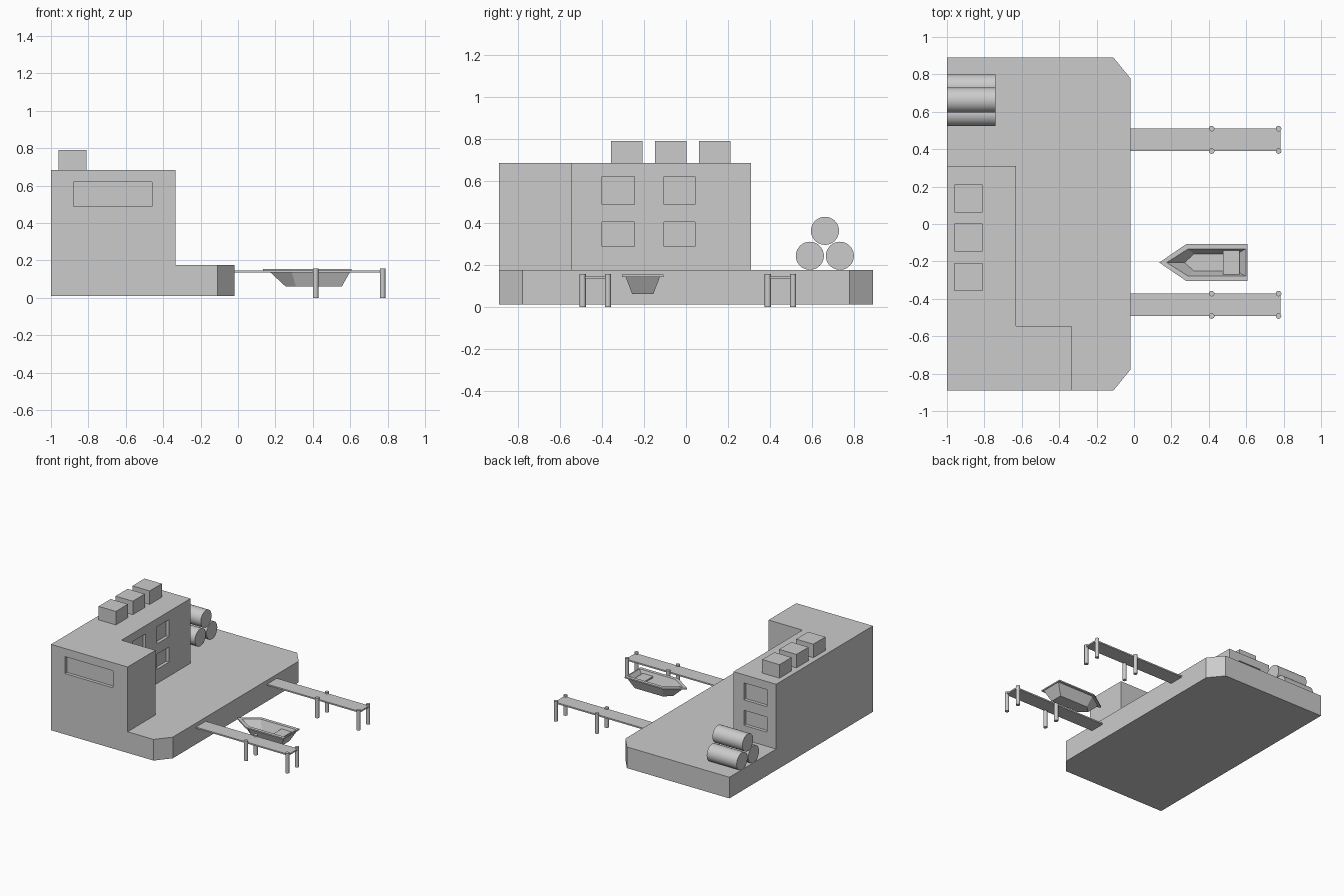
import bpy, bmesh, math

if "Cube" in bpy.data.objects:
    bpy.data.objects.remove(bpy.data.objects["Cube"])


def finish(name, bm):
    bmesh.ops.recalc_face_normals(bm, faces=bm.faces)
    mesh = bpy.data.meshes.new(name)
    bm.to_mesh(mesh)
    bm.free()
    ob = bpy.data.objects.new(name, mesh)
    bpy.context.collection.objects.link(ob)
    return ob


def loft(name, rings):
    """Skin a stack of equal-length closed rings and cap both ends."""
    bm = bmesh.new()
    loops = [[bm.verts.new(p) for p in r] for r in rings]
    n = len(rings[0])
    for a, b in zip(loops, loops[1:]):
        for i in range(n):
            j = (i + 1) % n
            bm.faces.new((a[i], a[j], b[j], b[i]))
    bm.faces.new(loops[0])
    bm.faces.new(loops[-1])
    return finish(name, bm)


def extrude(name, outline, z0, z1):
    return loft(name, [[(x, y, z) for x, y in outline] for z in (z0, z1)])


def box(name, x0, x1, y0, y1, z0, z1):
    return extrude(name, [(x0, y0), (x1, y0), (x1, y1), (x0, y1)], z0, z1)


def cylinder(name, loc, radius, depth, sides, rot=(0, 0, 0)):
    bpy.ops.mesh.primitive_cylinder_add(vertices=sides, radius=radius, depth=depth,
                                        location=loc, rotation=rot)
    ob = bpy.context.object
    ob.name = name
    bpy.ops.object.shade_smooth_by_angle(angle=math.radians(40))
    return ob


# Quay slab with two clipped corners
extrude("quay_slab", [(-1, -.89), (-.11, -.89), (-.02, -.78), (-.02, .78),
                      (-.11, .89), (-1, .89)], .01, .176)

# L-shaped building
building = extrude("building", [(-1, -.89), (-.335, -.89), (-.335, -.545),
                                (-.63, -.545), (-.63, .31), (-1, .31)], .176, .684)

# Recessed windows
d = .025
rows = [(.287, .405), (.487, .62)]
cuts = [(-.88, -.46, -1, -.89 + d, .487, .62)]
for z0, z1 in rows:
    cuts.append((-.92, -.72, .31 - d, .4, z0, z1))
    for y0, y1 in [(-.40, -.245), (-.105, .042)]:
        cuts.append((-.63 - d, -.55, y0, y1, z0, z1))
for c in cuts:
    cutter = box("window_cutter", *c)
    cutter.hide_render = True
    mod = building.modifiers.new("window", 'BOOLEAN')
    mod.operation = 'DIFFERENCE'
    mod.solver = 'EXACT'
    mod.object = cutter
    bpy.context.view_layer.objects.active = building
    bpy.ops.object.modifier_apply(modifier=mod.name)
    bpy.data.objects.remove(cutter)

# Roof units
for y in (-.283, -.073, .137):
    box("roof_unit", -.96, -.81, y - .075, y + .075, .684, .79)

# Stacked barrels
for y, z in [(.59, .243), (.733, .243), (.662, .362)]:
    cylinder("barrel", (-.87, y, z), .067, .26, 32, (0, math.pi / 2, 0))

# Jetties with piles
for y in (-.432, .45):
    box("jetty_deck", -.02, .783, y - .06, y + .06, .134, .145)
    for x in (.415, .773):
        for s in (-1, 1):
            cylinder("jetty_pile", (x, y + s * .06, .0785), .015, .157, 16)

# Moored boat
BY = -.206


def boat_ring(bow, shoulder, stern, half, z):
    return [(bow, BY, z), (shoulder, BY - half, z), (stern, BY - half, z),
            (stern, BY + half, z), (shoulder, BY + half, z)]


loft("boat_hull", [
    boat_ring(.27, .32, .545, .045, .075),
    boat_ring(.175, .29, .598, .073, .153),
    boat_ring(.135, .28, .608, .099, .153),
    boat_ring(.135, .28, .608, .099, .143),
    boat_ring(.165, .285, .602, .082, .143),
    boat_ring(.255, .31, .555, .05, .06)])
box("boat_seat", .476, .565, BY - .066, BY + .066, .118, .13)
